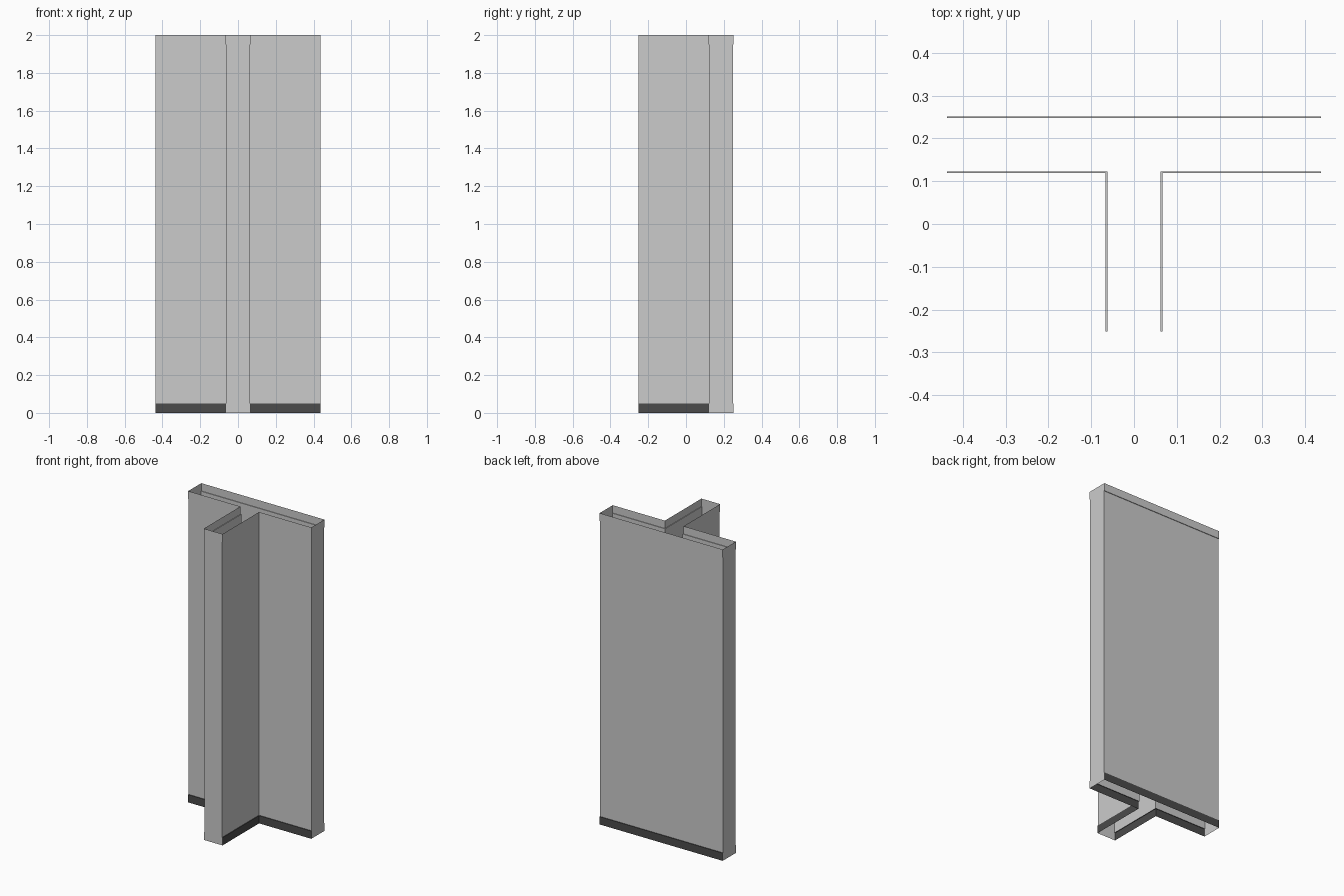
import bpy
import bmesh

if "Cube" in bpy.data.objects:
    bpy.data.objects.remove(bpy.data.objects["Cube"])

H, BAND, T = 2.0, 0.05, 0.004      # wall height, trim height, trim projection
X_END, X_STEM = 0.4375, 0.0625     # half widths of the bar and the stem
Y_END, Y_FRONT, Y_BACK = -0.252, 0.123, 0.248

# Plan paths: (x, y, outward x, outward y)
BACK = [(X_END, Y_BACK, 0, 1), (-X_END, Y_BACK, 0, 1)]
RIGHT = [(X_STEM, Y_END, 1, 0), (X_STEM, Y_FRONT, 1, -1), (X_END, Y_FRONT, 0, -1)]
LEFT = [(-x, y, -dx, dy) for x, y, dx, dy in reversed(RIGHT)]
PATHS = {"back": BACK, "right": RIGHT, "left": LEFT}

# Vertical profiles: (projection, z)
WALL = [(0, BAND), (0, H - BAND)]
SKIRTING = [(T, 0), (T, BAND), (0, BAND)]
CORNICE = [(0, H - BAND), (T, H - BAND), (T, H)]
FULL = [(T, 0), (T, BAND), (0, BAND), (0, H - BAND), (T, H - BAND), (T, H)]


def material(name, v):
    m = bpy.data.materials.new(name)
    m.diffuse_color = (v, v, v, 1)
    m.use_nodes = True
    m.node_tree.nodes["Principled BSDF"].inputs["Base Color"].default_value = m.diffuse_color
    return m


def add_mesh(name, bm, mat=None):
    me = bpy.data.meshes.new(name)
    bm.to_mesh(me)
    bm.free()
    ob = bpy.data.objects.new(name, me)
    bpy.context.collection.objects.link(ob)
    if mat:
        me.materials.append(mat)


def sweep(name, path, profile, mat=None):
    """Run a vertical profile along a plan path as a single skin."""
    bm = bmesh.new()
    cols = [[bm.verts.new((x + dx * o, y + dy * o, z)) for o, z in profile]
            for x, y, dx, dy in path]
    for a, b in zip(cols, cols[1:]):
        for i in range(len(profile) - 1):
            bm.faces.new((a[i], b[i], b[i + 1], a[i + 1]))
    add_mesh(name, bm, mat)


def end_cap(name, p, q):
    """Close a wall end between two path ends, following the trim outline."""
    bm = bmesh.new()
    side = lambda e: [bm.verts.new((e[0] + e[2] * o, e[1] + e[3] * o, z)) for o, z in FULL]
    a, b = side(p), side(q)
    for i in (0, 2, 4):
        # the ledge points lie on the same plane, so each band is one quad
        bm.faces.new((a[i], b[i], b[i + 1], a[i + 1]))
    add_mesh(name, bm)


dark = material("dark_skirting", 0.07)
mid = material("cornice_grey", 0.57)

# Wall skins with skirting below and cornice above
for side, path in PATHS.items():
    sweep(f"wall_{side}", path, WALL)
    sweep(f"skirting_{side}", path, SKIRTING, dark)
    sweep(f"cornice_{side}", path, CORNICE, mid)

# Three closed wall ends; top and bottom stay open
end_cap("end_cap_stem", LEFT[-1], RIGHT[0])
end_cap("end_cap_right", RIGHT[-1], BACK[0])
end_cap("end_cap_left", BACK[-1], LEFT[0])
